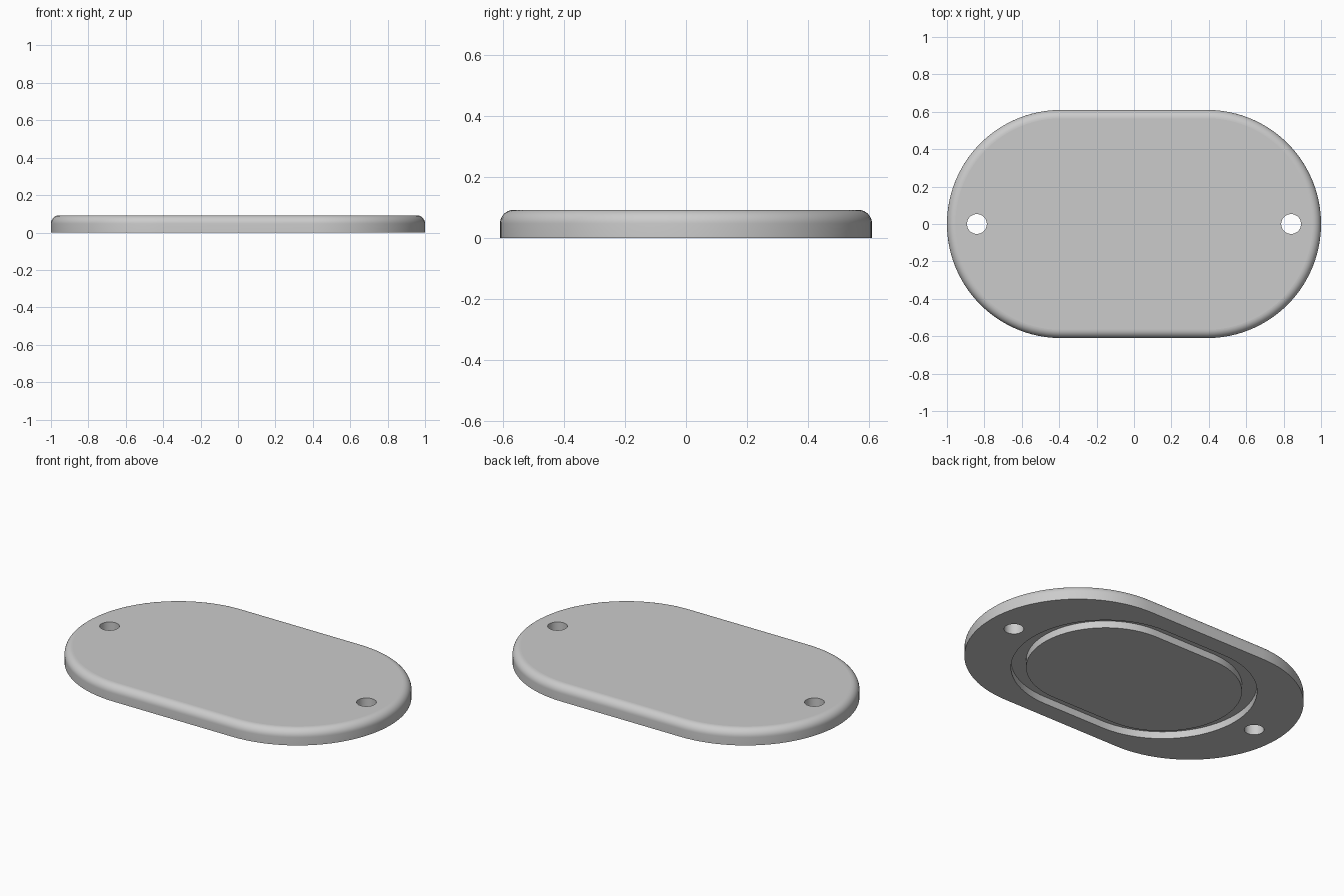
import bpy, bmesh, math

if "Cube" in bpy.data.objects:
    bpy.data.objects.remove(bpy.data.objects["Cube"])

HEIGHT = 0.092
FILLET = 0.045
GROOVE = 0.042
ARC = 48          # segments per rounded end

bm = bmesh.new()


def ring(points, z):
    """Closed loop of vertices and edges at height z."""
    vs = [bm.verts.new((x, y, z)) for x, y in points]
    es = [bm.edges.new((vs[i], vs[(i + 1) % len(vs)])) for i in range(len(vs))]
    return vs, es


def stadium(c, r):
    pts = []
    for sx, start in ((1, -math.pi / 2), (-1, math.pi / 2)):
        for i in range(ARC + 1):
            a = start + math.pi * i / ARC
            pts.append((sx * c + r * math.cos(a), r * math.sin(a)))
    return pts


def circle(cx, r, n=48):
    return [(cx + r * math.cos(2 * math.pi * i / n),
             r * math.sin(2 * math.pi * i / n)) for i in range(n)]


def bridge(a, b):
    va, vb = a[0], b[0]
    n = len(va)
    for i in range(n):
        j = (i + 1) % n
        bm.faces.new((va[i], va[j], vb[j], vb[i]))


def fill(loops, nz):
    edges = [e for l in loops for e in l[1]]
    bmesh.ops.triangle_fill(bm, edges=edges, use_beauty=True, normal=(0, 0, nz))


# Outer wall with rounded top edge
bottom = ring(stadium(0.39, 0.61), 0)
prev = bottom
STEPS = 10
for i in range(STEPS + 1):
    a = math.pi / 2 * i / STEPS
    r = 0.61 - FILLET * (1 - math.cos(a))
    cur = ring(stadium(0.39, r), HEIGHT - FILLET * (1 - math.sin(a)))
    bridge(prev, cur)
    prev = cur
top = prev

# Two through holes
holes_low, holes_high = [], []
for side in (-1, 1):
    low = ring(circle(side * 0.84, 0.053), 0)
    high = ring(circle(side * 0.84, 0.053), HEIGHT)
    bridge(low, high)
    holes_low.append(low)
    holes_high.append(high)

# Seal groove in the underside, with a flush island inside it
g_out = ring(stadium(0.20, 0.506), 0)
g_out_top = ring(stadium(0.20, 0.506), GROOVE)
g_in_top = ring(stadium(0.20, 0.425), GROOVE)
g_in = ring(stadium(0.20, 0.425), 0)
bridge(g_out, g_out_top)
bridge(g_out_top, g_in_top)
bridge(g_in_top, g_in)
bm.faces.new(g_in[0])

# Flat top and underside
fill([top] + holes_high, 1)
fill([bottom, g_out] + holes_low, -1)
bmesh.ops.recalc_face_normals(bm, faces=bm.faces[:])

mesh = bpy.data.meshes.new("cover_plate")
bm.to_mesh(mesh)
bm.free()
plate = bpy.data.objects.new("cover_plate", mesh)
bpy.context.collection.objects.link(plate)

grey = bpy.data.materials.new("light grey")
grey.diffuse_color = (0.6, 0.6, 0.6, 1)
grey.use_nodes = True
grey.node_tree.nodes["Principled BSDF"].inputs["Base Color"].default_value = grey.diffuse_color
mesh.materials.append(grey)

# Smooth curved walls, flat horizontal faces
bpy.context.view_layer.objects.active = plate
plate.select_set(True)
bpy.ops.object.shade_smooth_by_angle(angle=math.radians(30))
for p in mesh.polygons:
    if abs(p.normal.z) > 0.9999:
        p.use_smooth = False
